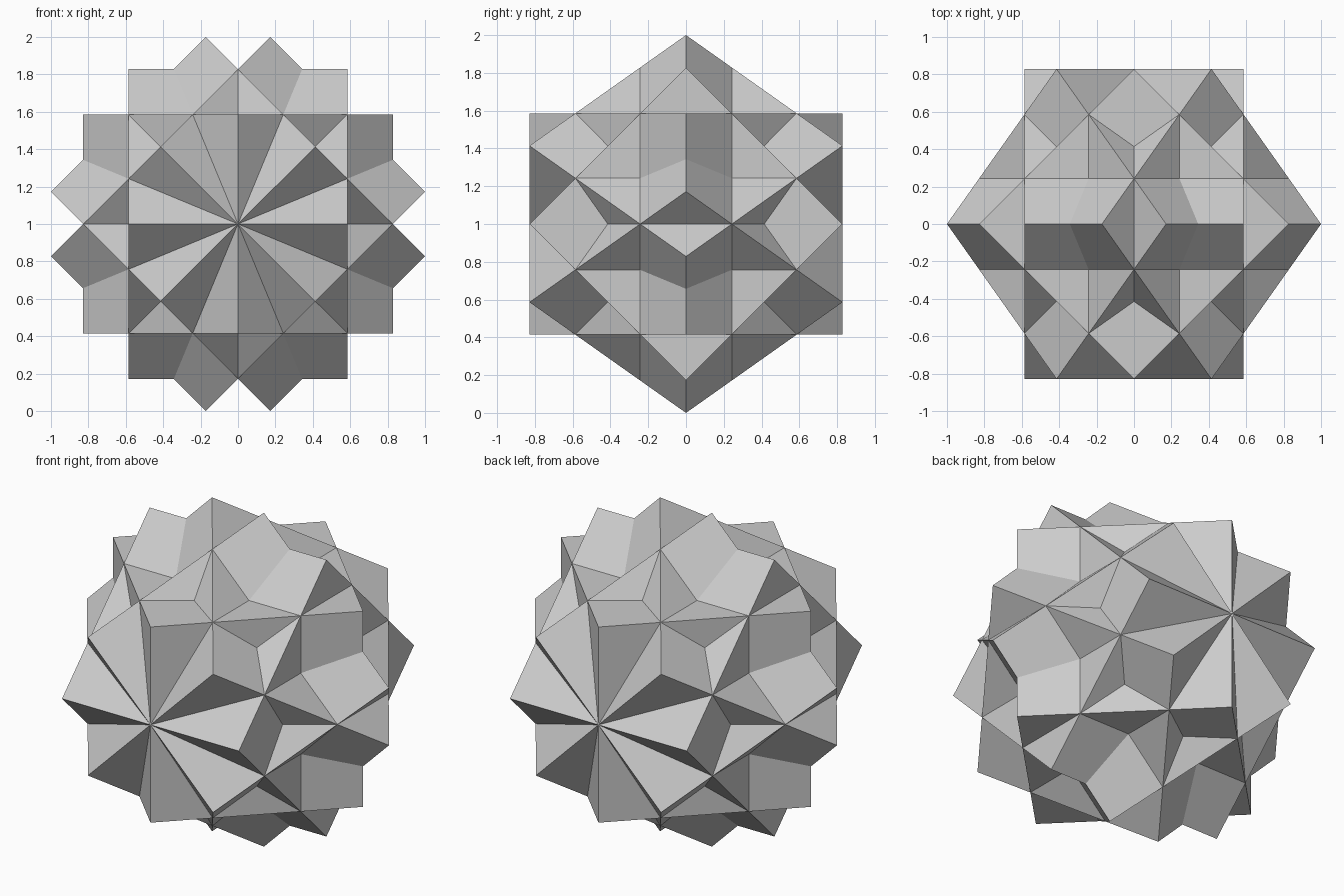
import bpy
from math import radians, sqrt
from mathutils import Matrix

if "Cube" in bpy.data.objects:
    bpy.data.objects.remove(bpy.data.objects["Cube"])

# Four identical cubes sharing a centre, tipped onto an edge, fanned about the y axis
HALF = sqrt(2) / (1 + sqrt(2))      # half edge, so the overall height is 2
CENTRE = Matrix.Translation((0, 0, 1))
TIP = Matrix.Rotation(radians(45), 4, 'X')


def add_cube(name, turn):
    bpy.ops.mesh.primitive_cube_add(size=2 * HALF)
    cube = bpy.context.object
    cube.name = name
    # Bake the rotation into the mesh
    cube.data.transform(CENTRE @ Matrix.Rotation(radians(turn), 4, 'Y') @ TIP)
    return cube


for i in range(4):
    add_cube(f"interlocking_cube_{i + 1}", 45 * i)
